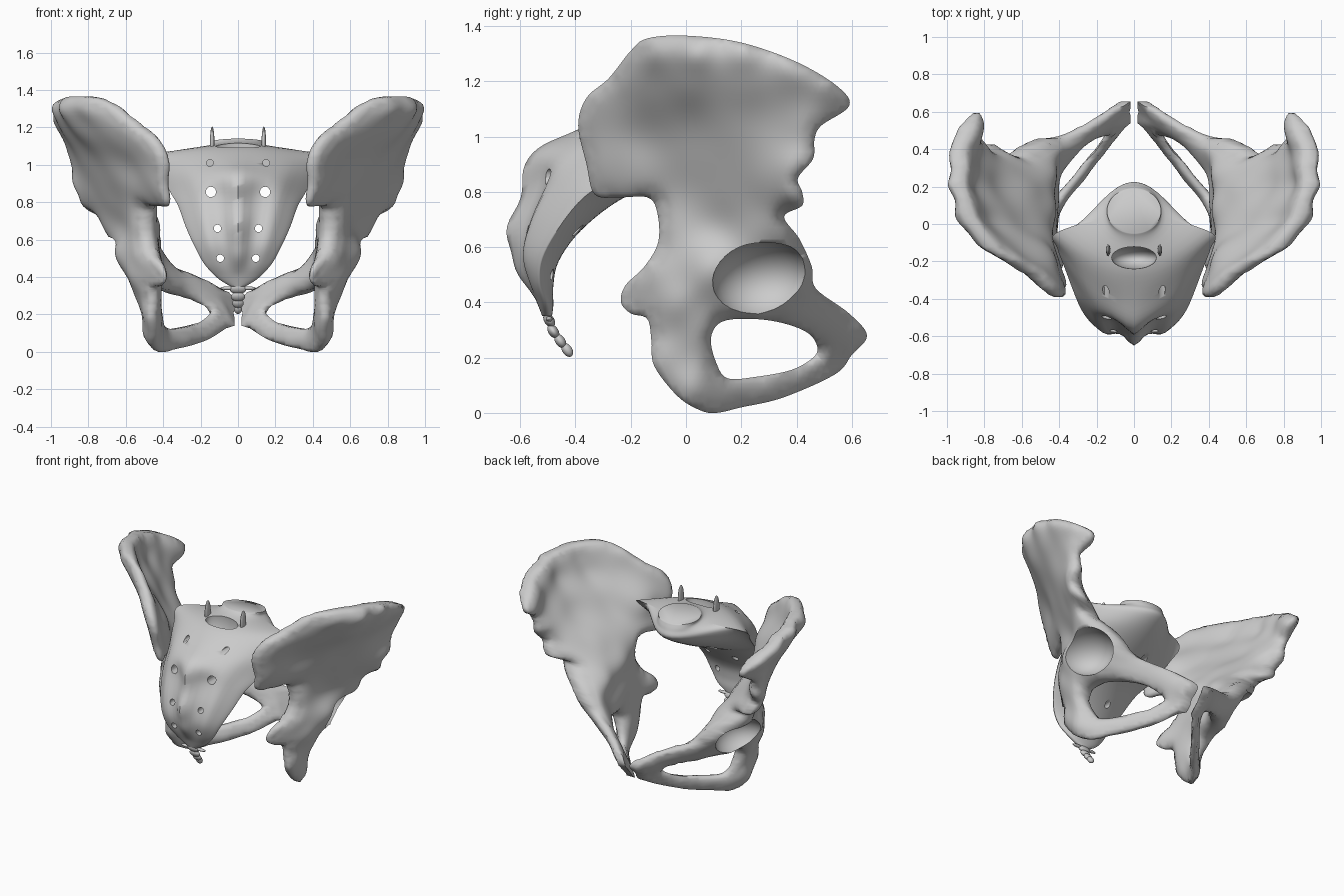
import bpy, bmesh, math
from mathutils import Vector, Matrix
from mathutils.geometry import delaunay_2d_cdt

if "Cube" in bpy.data.objects:
    bpy.data.objects.remove(bpy.data.objects["Cube"])


def spline(pts, n, closed=False):
    """Catmull-Rom through tuples of any length."""
    out, m = [], len(pts)
    for i in range(m if closed else m - 1):
        pick = (lambda k: pts[k % m]) if closed else (lambda k: pts[max(0, min(m - 1, k))])
        a, b, c, d = (pick(i + k) for k in (-1, 0, 1, 2))
        for s in range(n):
            t = s / n
            out.append(tuple(.5 * (2 * q + (r - p) * t + (2 * p - 5 * q + 4 * r - w) * t * t
                             + (3 * q - p - 3 * r + w) * t ** 3) for p, q, r, w in zip(a, b, c, d)))
    return out if closed else out + [pts[-1]]


def to_object(name, bm):
    bmesh.ops.recalc_face_normals(bm, faces=bm.faces[:])
    me = bpy.data.meshes.new(name)
    bm.to_mesh(me)
    bm.free()
    ob = bpy.data.objects.new(name, me)
    bpy.context.collection.objects.link(ob)
    return ob


def activate(ob):
    bpy.ops.object.select_all(action='DESELECT')
    ob.select_set(True)
    bpy.context.view_layer.objects.active = ob


def smooth(ob, deg=45):
    activate(ob)
    bpy.ops.object.shade_smooth_by_angle(angle=math.radians(deg))


def cut(ob, cutter):
    cutter.hide_render = True
    mod = ob.modifiers.new("cut", 'BOOLEAN')
    mod.operation, mod.solver, mod.object = 'DIFFERENCE', 'EXACT', cutter
    activate(ob)
    bpy.ops.object.modifier_apply(modifier=mod.name)
    bpy.data.objects.remove(cutter)


def ball(bm, loc, size, rot=0):
    m = Matrix.Translation(loc) @ Matrix.Rotation(rot, 4, 'X') @ Matrix.Diagonal((*size, 1))
    bmesh.ops.create_uvsphere(bm, u_segments=32, v_segments=20, radius=1, matrix=m)


# Hip bone: side outline (y, z), obturator hole, and inner / outer x at sample spots
OUTLINE = [(.59, 1.11), (.55, 1.18), (.4, 1.27), (.2, 1.34), (0, 1.365), (-.14, 1.355), (-.2, 1.31),
           (-.28, 1.21), (-.36, 1.14), (-.39, 1.04), (-.36, .9), (-.33, .79), (-.24, .78), (-.14, .78),
           (-.105, .73), (-.1, .62), (-.15, .53), (-.22, .46), (-.235, .4), (-.2, .36), (-.14, .34),
           (-.125, .26), (-.115, .17), (-.03, .06), (.05, .01), (.11, 0), (.2, .02), (.35, .055), (.54, .14),
           (.6, .21), (.655, .28), (.59, .36), (.47, .45), (.455, .53), (.41, .63), (.355, .71),
           (.42, .75), (.42, .8), (.405, .85), (.46, .92), (.465, .99), (.49, 1.04)]
HOLE = [(.09, .27), (.11, .18), (.15, .125), (.25, .13), (.38, .155), (.46, .2), (.475, .24),
        (.44, .29), (.35, .325), (.24, .34), (.13, .33)]
ILIUM = [(.58, 1.11, .79, .88), (.5, 1.2, .82, .97), (.3, 1.31, .87, .99), (.15, 1.35, .87, .96),
         (0, 1.36, .8, .91), (-.12, 1.36, .71, .83), (-.2, 1.3, .58, .71), (-.28, 1.2, .46, .59),
         (-.36, 1.12, .38, .5), (-.38, 1.03, .35, .45), (-.34, .85, .35, .43), (-.3, .79, .35, .42),
         (-.15, 1.0, .44, .58), (-.12, .8, .41, .54), (-.12, 1.2, .64, .76), (0, .8, .46, .61),
         (0, 1.0, .61, .71), (0, 1.2, .77, .88), (.2, .8, .53, .73), (.2, 1.0, .73, .83),
         (.2, 1.2, .86, .95), (.3, .82, .62, .81), (.35, 1.1, .83, .91), (.45, 1.0, .81, .9),
         (.42, .85, .77, .91), (.41, .77, .69, .87), (.2, 1.3, .88, 1.02), (.02, 1.3, .82, .98),
         (-.12, 1.3, .69, .86), (.37, 1.24, .87, 1.0)]
LOWER = [(-.23, .41, .36, .42), (-.12, .62, .43, .53), (-.1, .5, .41, .55), (-.13, .3, .41, .5),
         (-.03, .4, .41, .59), (.09, .5, .41, .66), (.28, .64, .42, .71), (.1, .7, .42, .62),
         (.36, .7, .54, .75), (.45, .5, .36, .57), (.28, .45, .4, .64), (.25, .34, .38, .54),
         (.08, .3, .42, .56), (-.1, .18, .42, .51), (.05, .1, .4, .51), (.1, 0, .37, .44),
         (.12, .13, .37, .46), (.3, .05, .2, .29), (.3, .12, .23, .3), (.45, .1, .08, .15),
         (.54, .15, .02, .09), (.5, .22, .07, .16), (.6, .2, .02, .1), (.65, .28, .02, .11),
         (.58, .36, .1, .2), (.5, .38, .19, .32), (.4, .34, .27, .43)]
SAMPLES = ILIUM + LOWER


def fit(y, z):
    """Moving least squares plane through the samples."""
    m, ra, rb = Matrix.Diagonal((1e-6, 1e-6, 1e-6)), Vector((0, 0, 0)), Vector((0, 0, 0))
    for sy, sz, a, b in SAMPLES:
        dy, dz = sy - y, sz - z
        w = 1e-4 / (dy * dy + dz * dz + .0025) ** 2
        v = Vector((1, dy, dz))
        for i in range(3):
            m[i] = Vector(m[i]) + v * (v[i] * w)
        ra += v * (a * w)
        rb += v * (b * w)
    inv = m.inverted()
    return (inv @ ra)[0], (inv @ rb)[0]


def inside(p, loops):
    odd = False
    for lp in loops:
        for a, b in zip(lp, lp[1:] + lp[:1]):
            if (a[1] > p[1]) != (b[1] > p[1]) and p[0] < a[0] + (p[1] - a[1]) * (b[0] - a[0]) / (b[1] - a[1]):
                odd = not odd
    return odd


def hip_bone():
    loops = [spline(OUTLINE, 6, True), spline(HOLE, 5, True)]
    rim = [p for lp in loops for p in lp]
    gap = lambda p: math.sqrt(min((p[0] - q[0]) ** 2 + (p[1] - q[1]) ** 2 for q in rim))
    pts, edges = list(rim), []
    for lp, s in ((loops[0], 0), (loops[1], len(loops[0]))):
        edges += [(s + i, s + (i + 1) % len(lp)) for i in range(len(lp))]
    step = .021
    for j in range(66):
        for i in range(52):
            p = (-.42 + (i + .5 * (j % 2)) * step, j * step)
            if inside(p, loops) and gap(p) > .012:
                pts.append(p)
    vs, _, tris, *_ = delaunay_2d_cdt([Vector(p) for p in pts], edges, [], 0, 1e-6)
    tris = [t for t in tris if inside(sum((vs[i] for i in t), Vector((0, 0))) / 3, loops)]
    bm, inn, out, joint = bmesh.new(), {}, {}, set()
    for i in {i for t in tris for i in t}:
        y, z = vs[i]
        a, b = fit(y, z)
        d = min(gap((y, z)) / .05, 1)
        if d < .15:
            d = 0
        low = .62 if z > 1.05 else .45  # broad crest
        k = low + (1 - low) * math.sqrt(1 - (1 - d) ** 2)
        mid, half = (a + b) / 2, max(b - a, .05) / 2
        flat = y > .53 and z < .32  # flat face where the two sides meet
        inn[i] = bm.verts.new((max(mid - half * (1 if flat else k), .018), y, z))
        out[i] = bm.verts.new((mid + half * k, y, z))
        if flat:
            joint.add(inn[i])
    used = {}
    for t in tris:
        bm.faces.new([out[i] for i in t])
        bm.faces.new([inn[i] for i in reversed(t)])
        for e in zip(t, t[1:] + t[:1]):
            used.setdefault(frozenset(e), []).append(e)
    for e in used.values():
        if len(e) == 1:
            a, b = e[0]
            bm.faces.new((out[b], out[a], inn[a], inn[b]))
    free = [v for v in bm.verts if v not in joint]
    for _ in range(5):
        bmesh.ops.smooth_vert(bm, verts=free, factor=.5, use_axis_x=True, use_axis_y=False, use_axis_z=False)
    return to_object("hip_bones", bm)


hip = hip_bone()
# Hip socket
bm = bmesh.new()
ball(bm, (.65, .28, .475), (.195, .185, .145), .08)
cut(hip, to_object("socket_cutter", bm))
mir = hip.modifiers.new("mirror", 'MIRROR')
mir.use_mirror_merge = False
activate(hip)
bpy.ops.object.modifier_apply(modifier=mir.name)
smooth(hip, 75)

# Sacrum: sections of front (y, z), back (y, z), side (y, z), half width, front and back roundness
SECTIONS = [(.19, 1.1, -.05, 1.14, .07, 1.12, .145, .5, .5), (.21, 1.06, -.1, 1.12, .04, 1.09, .17, .6, .5),
            (.22, 1.01, -.25, 1.09, -.05, 1.06, .42, 2.4, 1.2), (.12, .94, -.41, 1.01, -.13, .97, .41, 1.6, 1),
            (-.06, .85, -.53, .94, -.25, .86, .365, 1.2, 1), (-.24, .77, -.545, .83, -.37, .78, .32, .9, .8),
            (-.38, .66, -.59, .7, -.46, .67, .28, .8, .8), (-.46, .55, -.605, .58, -.52, .56, .23, .8, .7),
            (-.48, .46, -.575, .48, -.53, .47, .18, .7, .6), (-.48, .39, -.54, .4, -.51, .395, .11, .5, .5),
            (-.485, .35, -.52, .35, -.5, .35, .04, .5, .5)]
bm, rings, N = bmesh.new(), [], 28
rows = spline(SECTIONS, 5)
for r, (fy, fz, by, bz, sy, sz, w, pf, pb) in enumerate(rows):
    ring = []
    for i in range(2 * N):
        th = math.pi * i / N - math.pi / 2
        u, front = math.sin(th), i <= N
        f = max(1 - u * u, 0) ** max(pf if front else pb, .4)
        y, z = (sy + (fy - sy) * f, sz + (fz - sz) * f) if front else (sy + (by - sy) * f, sz + (bz - sz) * f)
        if not front and 12 < r < 44:  # median crest with knobs, and side ridges
            fade = math.sin(math.pi * (r - 12) / 32)
            y -= fade * (.045 + .01 * math.cos(r * .8)) * math.exp(-(u * w / .045) ** 2)
            y -= fade * .015 * math.exp(-((abs(u * w) - .65 * w) / .04) ** 2)
            y += fade * .015 * math.exp(-((abs(u * w) - .35 * w) / .045) ** 2)
        ring.append(bm.verts.new((u * w, y, z)))
    rings.append(ring)
for a, b in zip(rings, rings[1:]):
    for i in range(2 * N):
        j = (i + 1) % (2 * N)
        bm.faces.new((a[i], a[j], b[j], b[i]))
bm.faces.new(rings[0])
bm.faces.new(rings[-1])
sacrum = to_object("sacrum", bm)
# Nerve openings in four pairs, and the spinal canal
bm = bmesh.new()
for x, y, z, r, depth in ((.15, -.3, 1.01, .018, .3), (.145, -.3, .855, .028, 1), (.11, -.4, .66, .02, .8),
                          (.095, -.5, .5, .02, .6)):
    for s in (-1, 1):
        m = Matrix.Translation((s * x, y, z)) @ Matrix.Rotation(math.pi / 2, 4, 'X')
        bmesh.ops.create_cone(bm, cap_ends=True, segments=14, radius1=r, radius2=r, depth=depth, matrix=m)
cut(sacrum, to_object("opening_cutter", bm))
bm = bmesh.new()
ball(bm, (0, -.18, 1.09), (.12, .06, .13))
cut(sacrum, to_object("canal_cutter", bm))
smooth(sacrum, 60)

# Upper joint prongs
bm = bmesh.new()
for s in (-1, 1):
    ball(bm, (s * .138, -.14, 1.12), (.012, .03, .085))
smooth(to_object("joint_prongs", bm))

# Tailbone: shrinking segments and side horns
bm = bmesh.new()
for y, z, w in ((-.495, .335, .045), (-.48, .295, .038), (-.455, .26, .03), (-.43, .228, .022)):
    ball(bm, (0, y, z), (w, .018, .028), .6)
for s in (-1, 1):
    ball(bm, (s * .05, -.495, .34), (.045, .012, .01))
smooth(to_object("tailbone", bm))
